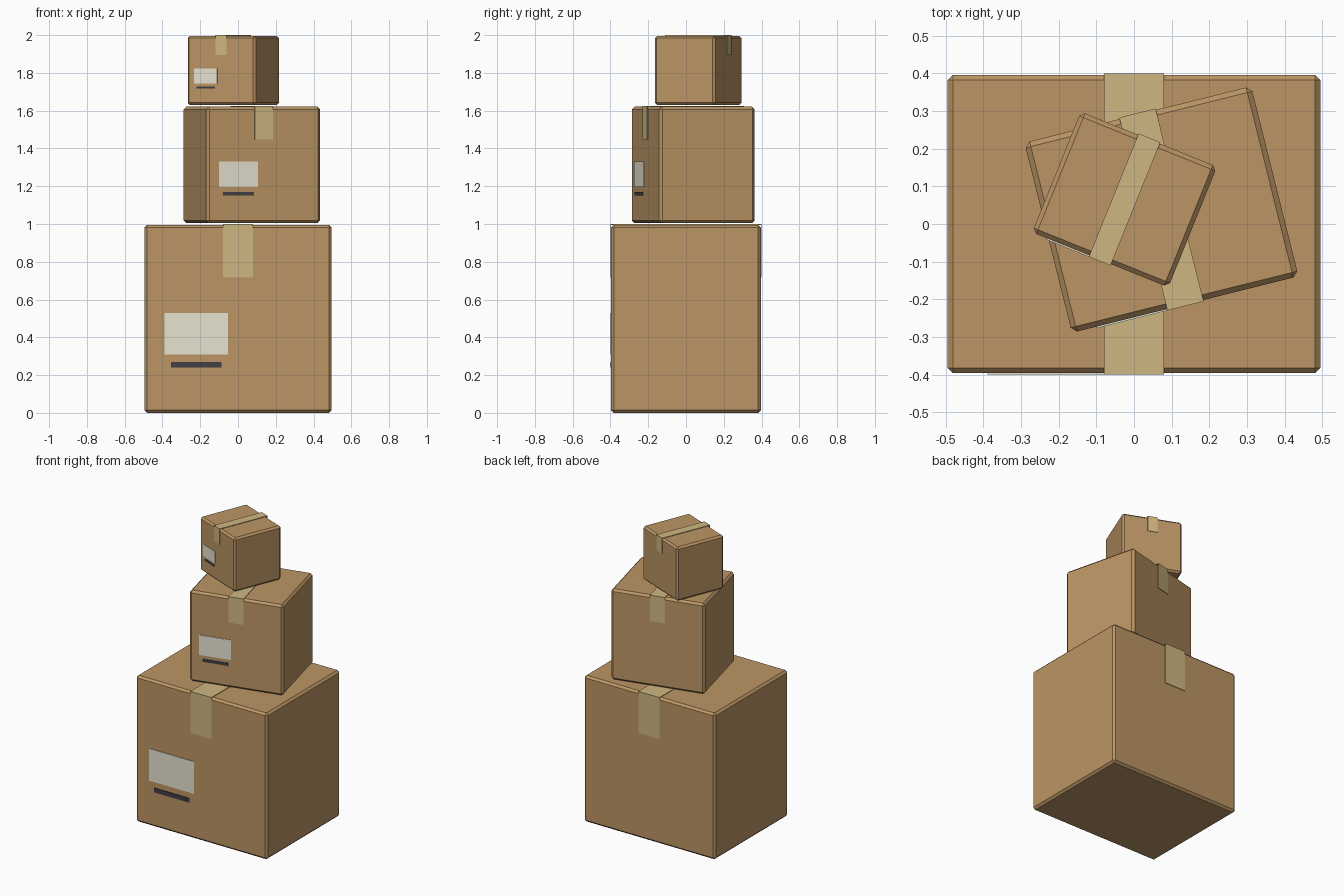
import bpy
from math import radians
from mathutils import Matrix

if "Cube" in bpy.data.objects:
    bpy.data.objects.remove(bpy.data.objects["Cube"])


def material(name, rgb):
    m = bpy.data.materials.new(name)
    m.diffuse_color = (*rgb, 1)
    m.use_nodes = True
    m.node_tree.nodes["Principled BSDF"].inputs["Base Color"].default_value = m.diffuse_color
    return m


CARD = material("cardboard", (0.50, 0.30, 0.13))
TAPE = material("tape", (0.62, 0.47, 0.22))
LABEL = material("label", (0.80, 0.77, 0.65))
INK = material("ink", (0.05, 0.05, 0.06))


def block(name, center, size, place, mat, bevel=0):
    bpy.ops.mesh.primitive_cube_add(size=1)
    ob = bpy.context.object
    ob.name = name
    ob.data.transform(Matrix.Translation(center) @ Matrix.Diagonal((*size, 1)))
    ob.matrix_world = place
    ob.data.materials.append(mat)
    if bevel:
        mod = ob.modifiers.new("edge_bevel", 'BEVEL')
        mod.width = bevel
        mod.segments = 1
    return ob


def carton(name, x, y, z, angle, w, d, h, bevel):
    place = Matrix.Translation((x, y, z)) @ Matrix.Rotation(radians(angle), 4, 'Z')
    t = 0.004
    block(name + "_box", (0, 0, h / 2), (w, d, h), place, CARD, bevel)
    # Tape over the top and down the front and back
    tw, hang = 0.16 * w, 0.28 * h
    block(name + "_tape_top", (0, 0, h + t / 2), (tw, d + 2 * t, t), place, TAPE)
    for side, s in (("front", -1), ("back", 1)):
        block(f"{name}_tape_{side}", (0, s * (d + t) / 2, h - hang / 2),
              (tw, t, hang), place, TAPE)
    # Shipping label and dark strip below it
    block(name + "_label", (-0.223 * w, -(d + t) / 2, 0.42 * h),
          (0.34 * w, t, 0.22 * h), place, LABEL)
    block(name + "_label_strip", (-0.223 * w, -(d + t) / 2, 0.255 * h),
          (0.27 * w, t, 0.03 * h), place, INK)


carton("large", 0, 0, 0, 0, 0.99, 0.792, 0.996, 0.014)
carton("medium", 0.073, 0.0385, 1.004, 14, 0.62, 0.52, 0.617, 0.014)
carton("small", -0.025, 0.065, 1.63, -22, 0.39, 0.345, 0.366, 0.012)
